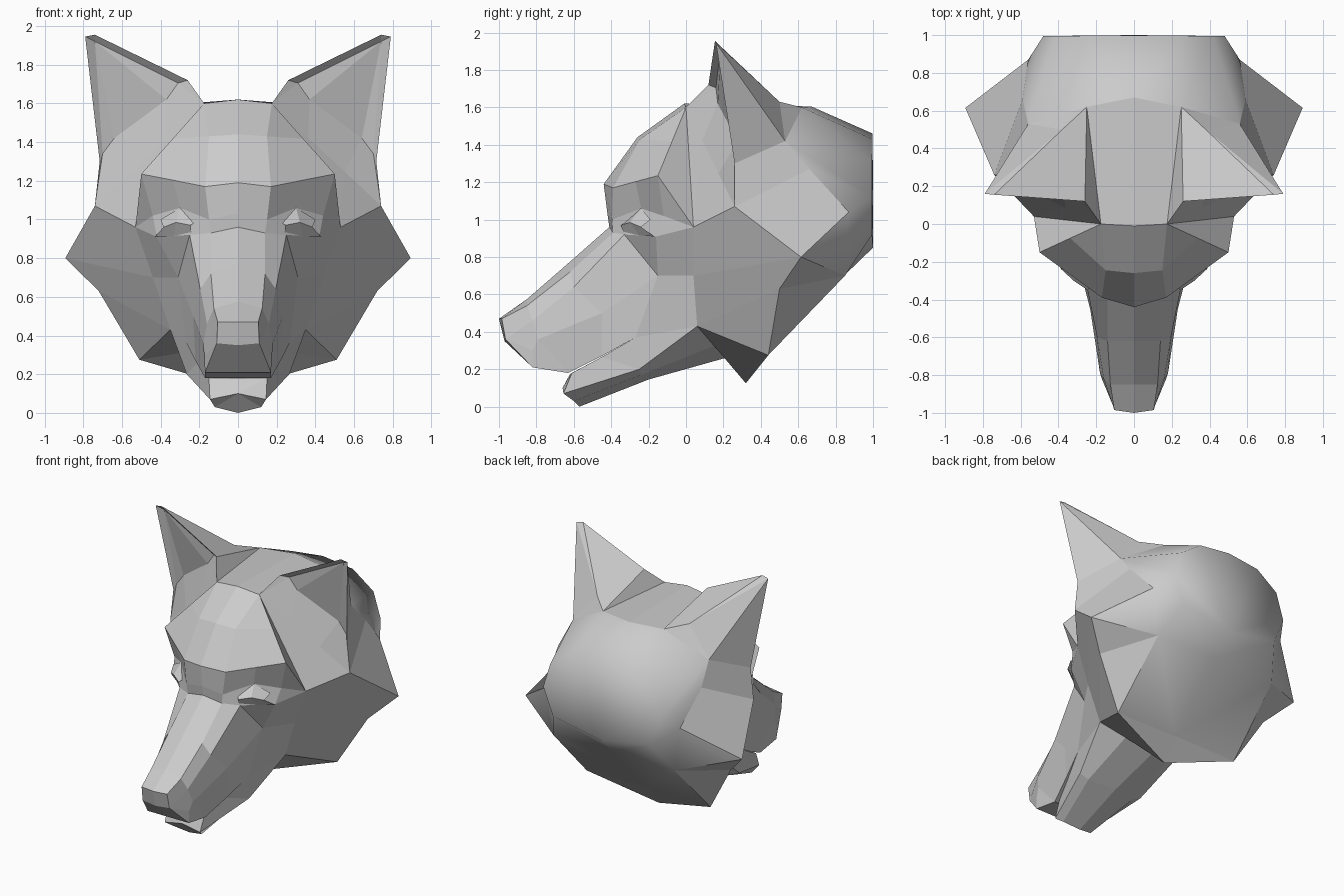
import bpy, bmesh

if "Cube" in bpy.data.objects:
    bpy.data.objects.remove(bpy.data.objects["Cube"])

bm = bmesh.new()
cache = {}


def vert(p):
    key = tuple(round(c, 3) + 0.0 for c in p)
    if key not in cache:
        cache[key] = bm.verts.new(key)
    return cache[key]


def face(points, smooth=False):
    """Face plus its mirror image, sharing welded corners."""
    for s in (1, -1):
        vs = list(dict.fromkeys(vert((s * x, y, z)) for x, y, z in points))
        if len(vs) > 2 and bm.faces.get(vs) is None:
            bm.faces.new(vs).smooth = smooth


def loft(*rows, smooth=False):
    """Quads between successive rows of points."""
    for a, b in zip(rows, rows[1:]):
        for i in range(len(a) - 1):
            face((a[i], a[i + 1], b[i + 1], b[i]), smooth)


# shared landmarks of the right half
crown = (.175, 0, 1.6)
crown_back = (.25, .62, 1.6)
brow = (.5, -.15, 1.235)
brow_up = (.338, -.075, 1.417)
temple = (.53, .04, .96)
ear_low = (.74, .26, 1.07)
base_1 = (.363, .087, 1.423)
base_2 = (.552, .173, 1.247)
ear_out = (.715, .26, 1.3)
ear_in = (.26, .12, 1.72)
ear_tip = (.79, .16, 1.945)
ear_tip_in = (.74, .155, 1.955)
ear_ridge = (.38, .5, 1.63)
ear_back = (.56, .53, 1.42)
nape = (.59, .66, 1.27)
nape_low = (.56, .87, 1.04)
cheek = (.893, .615, .8)
cheek_low = (.72, .5, .63)
ruff = (.51, .44, .275)
throat = (0, .32, .125)
hinge = (.35, .06, .43)
jaw_end = (0, .21, .26)
lip_corner = (.27, -.27, .37)
eye_out = (.42, -.16, .91)
muzzle_top = (.25, -.33, .92)
muzzle_side = (.31, -.15, .7)
neck = (.4, .995, .92)
neck_low = (.5, .85, .7)
neck_mid = (0, 1, .85)

# forehead and temple
loft([(0, -.44, 1.19), (.17, -.39, 1.17), brow],
     [(0, -.26, 1.44), (.15, -.245, 1.43), brow_up],
     [(0, -.01, 1.62), crown, crown])
loft([brow, brow_up, crown, base_1, base_2, ear_low], [temple] * 6)

# brow shelf and eye socket
mid_brow = (.335, -.27, 1.203)
loft([(0, -.44, 1.19), (.17, -.39, 1.17), mid_brow, brow],
     [(0, -.42, 1.03), (.15, -.395, 1.0), (.3, -.24, 1.06), (.44, -.12, 1.02)],
     [(0, -.41, .96), (.14, -.39, .93), muzzle_top, eye_out])
face([brow, temple, (.44, -.12, 1.02)])
face([(.44, -.12, 1.02), temple, eye_out])
face([muzzle_top, eye_out, muzzle_side])

# wedge-shaped eyes
loft([(.23, -.33, .98), (.3, -.24, 1.06), (.4, -.19, 1.0)],
     [(.245, -.35, .97), (.32, -.3, .985), (.385, -.24, .96)],
     [(.24, -.33, .925), (.33, -.25, .915), (.43, -.17, .91)])

# snout, from the eyes to the nose
loft([(0, -.41, .96), (.14, -.39, .93), muzzle_top, muzzle_side, lip_corner],
     [(0, -.62, .775), (.14, -.62, .72), (.195, -.6, .64), (.232, -.45, .5), (.22, -.45, .27)],
     [(0, -.85, .575), (.125, -.85, .54), (.16, -.82, .46), (.18, -.79, .36), (.17, -.63, .18)],
     [(0, -1, .47), (.105, -.985, .47), (.11, -.965, .36), (.17, -.82, .3), (.17, -.82, .21)])
face([(.11, -.965, .36), (.17, -.82, .3), (.17, -.82, .21)])

# nose front, lip and palate
loft([(0, -1, .47), (.105, -.985, .47)],
     [(0, -.97, .35), (.11, -.965, .36)],
     [(0, -.82, .21), (.17, -.82, .21)],
     [(0, -.63, .18), (.17, -.63, .18)],
     [(0, -.45, .27), (.22, -.45, .27)],
     [(0, -.27, .37), lip_corner])

# lower jaw, closed at the chin
loft([(0, -.66, .1)] * 5,
     [(0, -.62, .175), (.15, -.61, .18), (.145, -.655, .07), (.12, -.6, .03), (0, -.57, 0)],
     [(0, -.45, .262), (.205, -.45, .266), (.265, -.25, .2), (.2, -.24, .17), (0, -.2, .145)],
     [(0, -.27, .37), lip_corner, hinge, (.2, .15, .325), jaw_end])

# cheeks, ruff and throat
loft([eye_out, muzzle_side, lip_corner],
     [temple, (.44, .04, .7), hinge],
     [ear_low, cheek, cheek_low])
face([hinge, cheek_low, ruff])
face([hinge, ruff, (.2, .15, .325)])
face([(.2, .15, .325), ruff, throat, jaw_end])

# ears: shallow hollow with a rim, then the back and inner side
rim_in, rim_tip, rim_out = (.31, .16, 1.705), (.74, .185, 1.92), (.7, .275, 1.34)
hollow_1, hollow_2 = (.37, .17, 1.62), (.64, .275, 1.42)
loft([ear_in, ear_tip_in, ear_tip, ear_out], [rim_in, rim_tip, rim_tip, rim_out])
loft([rim_in, hollow_1, hollow_2, rim_out], [rim_tip] * 4)
loft([crown, base_1, base_2, ear_low], [rim_in, hollow_1, hollow_2, rim_out])
face([crown, ear_in, rim_in])
face([ear_low, ear_out, rim_out])
face([ear_in, ear_tip_in, ear_ridge, crown_back])
face([ear_tip_in, ear_tip, ear_ridge])
face([ear_tip, ear_back, ear_ridge])
face([ear_ridge, ear_back, crown_back])
face([ear_tip, ear_out, ear_back])
face([crown, ear_in, crown_back])

# crown and side of the skull
loft([(0, -.01, 1.62), crown], [(0, .67, 1.605), crown_back])
face([ear_low, ear_out, ear_back, nape])
face([ear_low, nape, nape_low, cheek])

# rounded back of the head, smooth
ring = [(0, .998, 1.46), (.25, .997, 1.43), (.42, .995, 1.31), (.48, .995, 1.12), neck]
loft([(0, .67, 1.605), crown_back, ear_back, nape, nape_low], ring, smooth=True)
face(ring + [neck_mid], True)

# back of the neck down to the throat
face([nape_low, neck_low, neck], True)
face([nape_low, cheek, neck_low], True)
loft([neck, neck_mid], [neck_low, (0, .85, .705)], [ruff, (0, .44, .28)], smooth=True)
face([cheek, cheek_low, neck_low])
face([cheek_low, ruff, neck_low])
face([ruff, (0, .44, .28), throat])

bmesh.ops.recalc_face_normals(bm, faces=bm.faces)
mesh = bpy.data.meshes.new("wolf_head")
bm.to_mesh(mesh)
bm.free()
bpy.context.collection.objects.link(bpy.data.objects.new("wolf_head", mesh))
